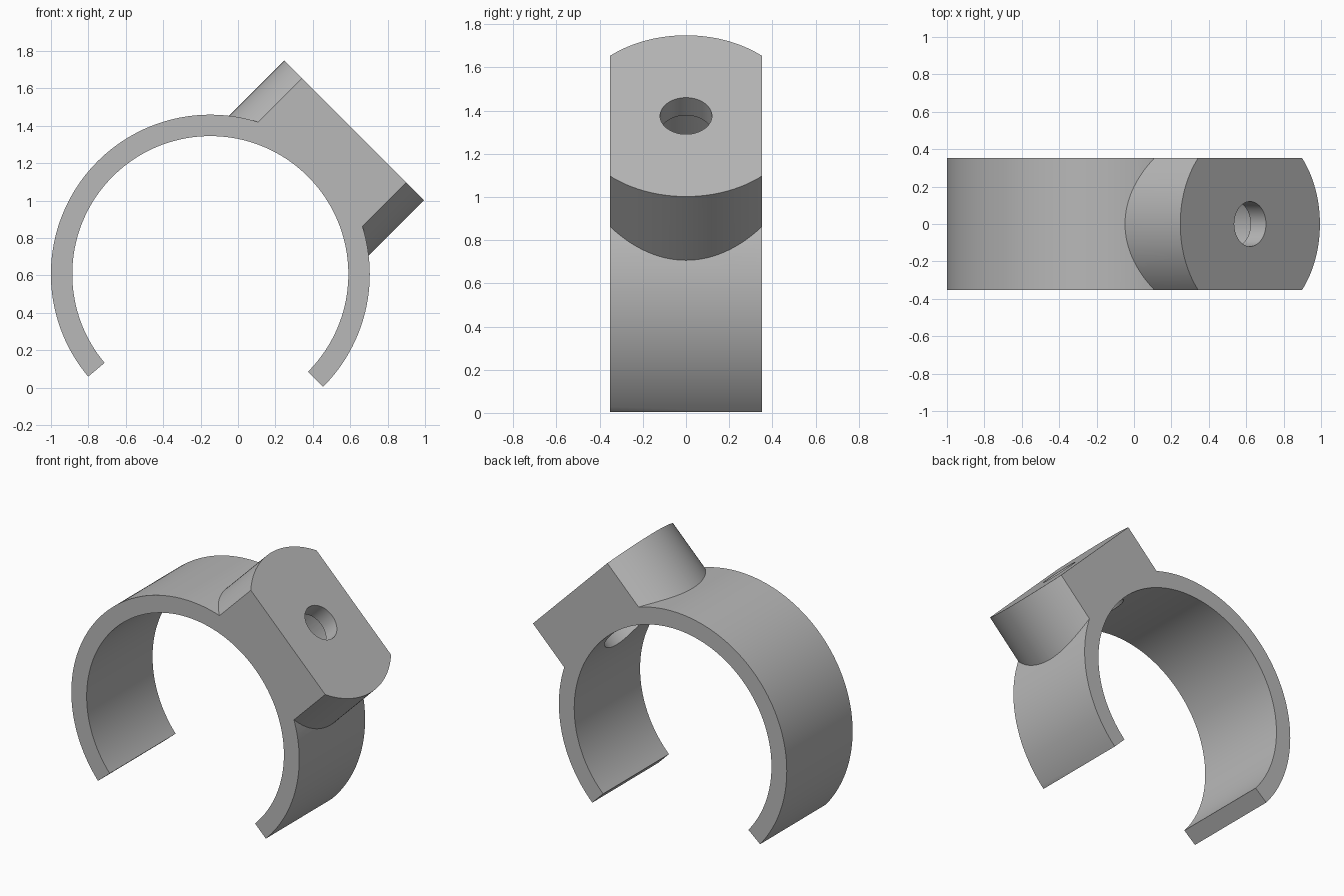
import bpy
import bmesh
from math import cos, sin, radians
from mathutils import Matrix, Vector

if "Cube" in bpy.data.objects:
    bpy.data.objects.remove(bpy.data.objects["Cube"], do_unlink=True)

CENTRE = Vector((-0.148, 0, 0.607))
OUTER_R, INNER_R = 0.8525, 0.738
HALF_WIDTH = 0.352
BOSS_R, BOSS_TOP = 0.528, 1.087
ACROSS = Matrix.Rotation(radians(90), 4, 'X')   # ring axis, along y
TILTED = Matrix.Rotation(radians(45), 4, 'Y')   # boss axis, up and to +x

grey = bpy.data.materials.new("plain_grey")
grey.use_nodes = True
grey.diffuse_color = (0.48, 0.48, 0.48, 1)
grey.node_tree.nodes["Principled BSDF"].inputs["Base Color"].default_value = (0.48, 0.48, 0.48, 1)


def make_object(name, bm):
    bmesh.ops.recalc_face_normals(bm, faces=bm.faces)
    mesh = bpy.data.meshes.new(name)
    bm.to_mesh(mesh)
    bm.free()
    mesh.materials.append(grey)
    obj = bpy.data.objects.new(name, mesh)
    bpy.context.collection.objects.link(obj)
    return obj


def cylinder(name, radius, start, end, turn, segments=128):
    """Cylinder spanning start to end along an axis through the ring centre."""
    bm = bmesh.new()
    bmesh.ops.create_cone(
        bm, cap_ends=True, segments=segments, radius1=radius, radius2=radius,
        depth=end - start,
        matrix=Matrix.Translation(CENTRE) @ turn @ Matrix.Translation((0, 0, (start + end) / 2)))
    return make_object(name, bm)


def combine(target, other, operation):
    mod = target.modifiers.new(operation, 'BOOLEAN')
    mod.object, mod.operation, mod.solver = other, operation, 'EXACT'
    bpy.context.view_layer.objects.active = target
    bpy.ops.object.modifier_apply(modifier=mod.name)
    bpy.data.objects.remove(other, do_unlink=True)


# Ring body and tilted mounting boss
clip = cylinder("clamp_ring", OUTER_R, -0.7, 0.7, ACROSS, 160)
combine(clip, cylinder("boss", BOSS_R, 0, BOSS_TOP, TILTED), 'UNION')

# Flat front and back sides
bm = bmesh.new()
bmesh.ops.create_cube(bm, size=1, matrix=Matrix.Diagonal((6, 2 * HALF_WIDTH, 6, 1)))
combine(clip, make_object("side_trim", bm), 'INTERSECT')

# Bore of the ring
combine(clip, cylinder("bore", INNER_R, -1, 1, ACROSS, 160), 'DIFFERENCE')

# Opening at the bottom
bm = bmesh.new()
corners = [CENTRE] + [CENTRE + 3 * Vector((cos(radians(a)), 0, sin(radians(a)))) for a in (220, 315)]
face = bm.faces.new([bm.verts.new(c - Vector((0, 1, 0))) for c in corners])
side = bmesh.ops.extrude_face_region(bm, geom=[face])
bmesh.ops.translate(bm, vec=(0, 2, 0), verts=[g for g in side["geom"] if isinstance(g, bmesh.types.BMVert)])
combine(clip, make_object("gap", bm), 'DIFFERENCE')

# Screw hole, widened on the inside for the screw head
combine(clip, cylinder("screw_hole", 0.12, 0.5, 1.3, TILTED, 64), 'DIFFERENCE')
combine(clip, cylinder("head_recess", 0.25, 0.4, BOSS_TOP - 0.116, TILTED, 64), 'DIFFERENCE')

# Smooth curves, sharp edges
bpy.ops.object.select_all(action='DESELECT')
clip.select_set(True)
bpy.context.view_layer.objects.active = clip
bpy.ops.object.shade_smooth_by_angle(angle=radians(25))
